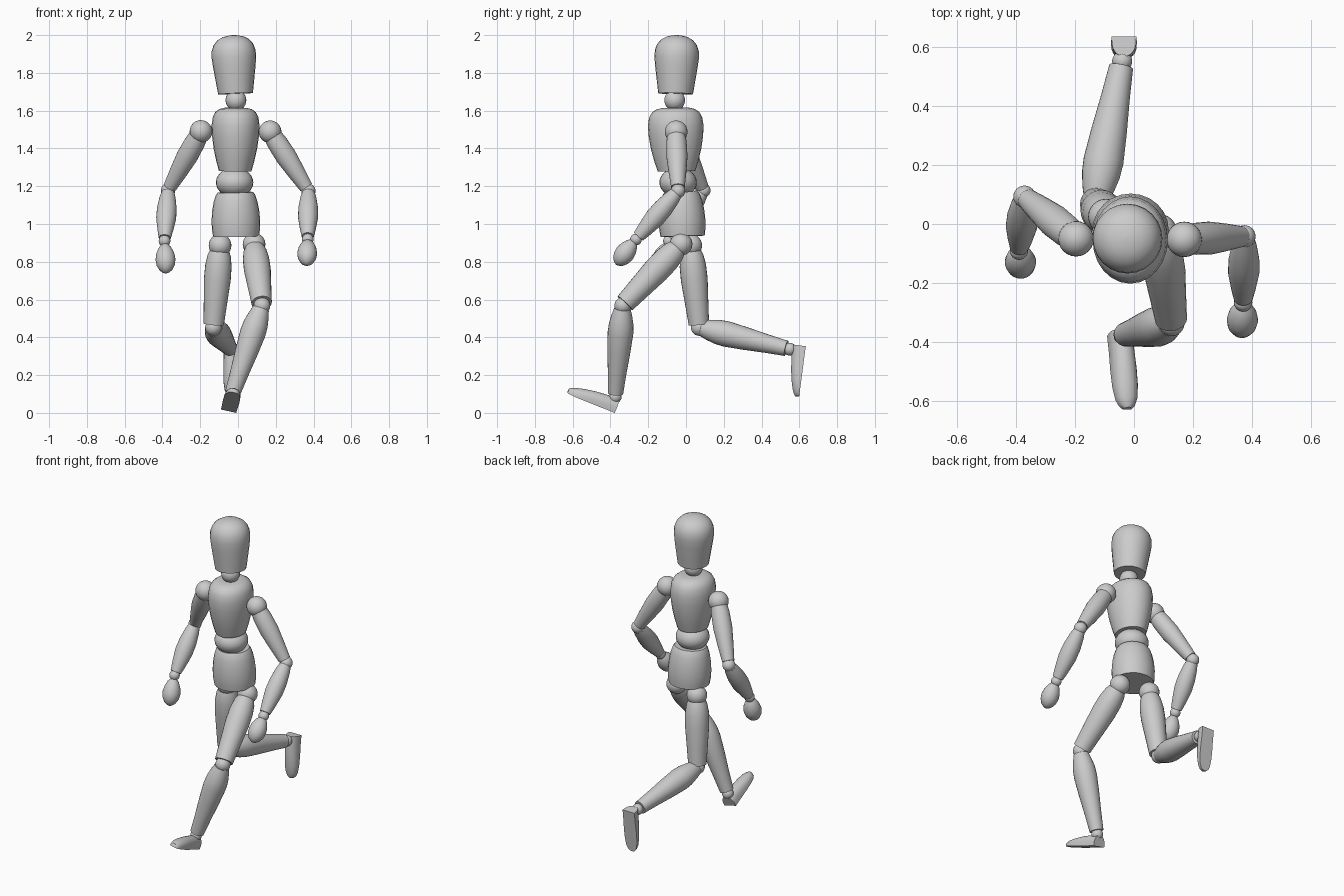
import bpy
import bmesh
from math import cos, sin, pi
from mathutils import Matrix, Vector

if "Cube" in bpy.data.objects:
    bpy.data.objects.remove(bpy.data.objects["Cube"])

SIDES = 24
parts = []


def loft(name, rings, matrix):
    """Skin a list of equal-sized point rings and cap both ends."""
    bm = bmesh.new()
    loops = [[bm.verts.new(p) for p in ring] for ring in rings]
    count = len(loops[0])
    for low, high in zip(loops, loops[1:]):
        for i in range(count):
            j = (i + 1) % count
            bm.faces.new((low[i], low[j], high[j], high[i]))
    bm.faces.new(loops[0][::-1])
    bm.faces.new(loops[-1])
    bmesh.ops.recalc_face_normals(bm, faces=bm.faces)
    mesh = bpy.data.meshes.new(name)
    bm.to_mesh(mesh)
    bm.free()
    obj = bpy.data.objects.new(name, mesh)
    obj.matrix_world = matrix
    bpy.context.collection.objects.link(obj)
    parts.append(obj)


def turned(name, start, end, profile, depth=1.0):
    """Lathe-turned part; profile holds (fraction along axis, radius)."""
    start, end = Vector(start), Vector(end)
    axis = end - start
    turn = Vector((0, 0, 1)).rotation_difference(axis).to_matrix().to_4x4()
    rings = []
    for t, r in profile:
        angles = [2 * pi * i / SIDES for i in range(SIDES)]
        rings.append([(r * cos(a), depth * r * sin(a), t * axis.length) for a in angles])
    loft(name, rings, Matrix.Translation(start) @ turn)


def ball(name, center, radius, squash=1.0):
    bpy.ops.mesh.primitive_uv_sphere_add(segments=SIDES, ring_count=14, radius=radius, location=center)
    obj = bpy.context.object
    obj.name = name
    obj.scale.z = squash
    parts.append(obj)


def foot(name, heel, toe_dir, up):
    """Flat-soled foot with a domed top, lofted from heel to toe."""
    y = Vector(toe_dir).normalized()
    x = y.cross(Vector(up)).normalized()
    z = x.cross(y)
    frame = Matrix((x, y, z)).transposed().to_4x4()
    stations = [(0, .042, .068), (.06, .042, .068), (.13, .044, .061), (.19, .043, .051),
                (.235, .037, .039), (.258, .027, .030), (.27, .014, .022)]
    rings = []
    for along, half, height in stations:
        arc = [pi * i / 12 for i in range(13)]
        rings.append([(half * cos(a), along, height * sin(a) ** .7 if 0 < a < pi else 0)
                      for a in arc])
    loft(name, rings, Matrix.Translation(Vector(heel)) @ frame)


# Shared limb profiles
UPPER_ARM = [(.02, .046), (.18, .054), (.42, .056), (.68, .047), (.94, .036)]
FOREARM = [(.03, .033), (.15, .043), (.35, .052), (.55, .053), (.78, .042), (.94, .032)]
HAND = [(0, .018), (.1, .033), (.3, .047), (.52, .053), (.72, .048), (.88, .034), (.97, .017), (1, .004)]
THIGH = [(.07, .052), (.13, .062), (.25, .070), (.42, .071), (.7, .062), (.96, .054)]
SHIN = [(.03, .043), (.1, .054), (.2, .065), (.3, .068), (.5, .061), (.75, .049), (.96, .041)]

# Head, neck and trunk
turned("head", (-.013, -.055, 1.69), (-.027, -.046, 2.0),
       [(0, .092), (.2, .101), (.45, .112), (.62, .118), (.74, .116), (.84, .105),
        (.92, .084), (.97, .056), (.99, .03), (1, .005)])
ball("neck", (-.011, -.06, 1.655), .055)
turned("chest", (-.015, -.05, 1.28), (-.012, -.056, 1.615),
       [(0, .086), (.15, .100), (.35, .115), (.55, .124), (.72, .127), (.85, .121),
        (.93, .108), (.98, .086), (1, .06)], depth=1.16)
ball("waist", (-.018, -.042, 1.22), .099, .8)
turned("pelvis", (-.01, -.018, .935), (-.014, -.026, 1.168),
       [(0, .122), (.15, .127), (.35, .129), (.6, .124), (.8, .115), (.94, .104), (1, .094)],
       depth=.96)

# Joint positions of each posed limb
ARMS = {
    "left": [(.17, -.052, 1.488), (.373, -.042, 1.175), (.369, -.265, .918),
             (.37, -.275, .908), (.363, -.37, .785)],
    "right": [(-.196, -.05, 1.49), (-.37, .092, 1.178), (-.389, -.09, .91),
              (-.387, -.1, .89), (-.381, -.155, .74)],
}
LEGS = {
    "left": [(.085, -.026, .893), (.127, -.335, .568), (-.035, -.375, .085)],
    "right": [(-.095, .025, .887), (-.13, .07, .452), (-.04, .55, .337)],
}

for side, (shoulder, elbow, wrist, palm, tip) in ARMS.items():
    ball(side + "_shoulder", shoulder, .06)
    turned(side + "_upper_arm", shoulder, elbow, UPPER_ARM)
    ball(side + "_elbow", elbow, .038)
    turned(side + "_forearm", elbow, wrist, FOREARM)
    ball(side + "_wrist", wrist, .031)
    turned(side + "_hand", palm, tip, HAND)

for side, (hip, knee, ankle) in LEGS.items():
    ball(side + "_hip", hip, .06)
    turned(side + "_thigh", hip, knee, THIGH)
    ball(side + "_knee", knee, .044)
    turned(side + "_shin", knee, ankle, SHIN)
    ball(side + "_ankle", ankle, .034)

foot("left_foot", (-.05, -.378, .009), (.1, -.93, .37), (.2, .37, .93))
foot("right_foot", (-.034, .634, .353), (0, -.13, -.99), (0, -.99, .13))

# Smooth the turned surfaces while keeping the cut ends crisp
bpy.ops.object.select_all(action="DESELECT")
for obj in parts:
    obj.select_set(True)
bpy.context.view_layer.objects.active = parts[0]
bpy.ops.object.shade_smooth_by_angle(angle=pi / 4)
